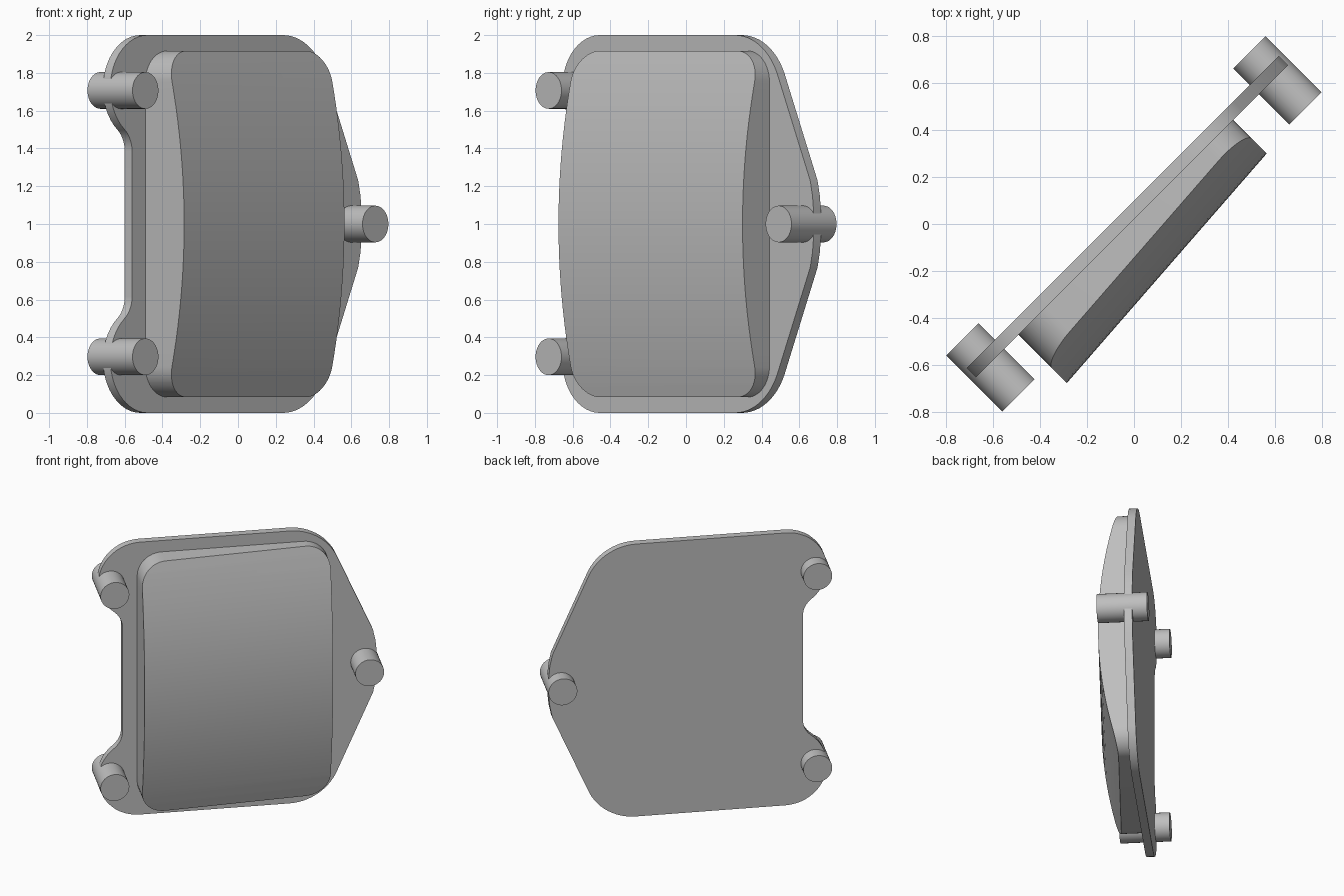
import bpy, bmesh, math
from mathutils import Matrix, Vector

if "Cube" in bpy.data.objects:
    bpy.data.objects.remove(bpy.data.objects["Cube"])

# Parts are laid out in a local frame (x along the plate, -y out of the face)
# and the finished assembly is turned 45 degrees about z.
TURN = Matrix.Rotation(math.radians(45), 4, 'Z')

grey = bpy.data.materials.new("steel_grey")
grey.diffuse_color = (0.52, 0.52, 0.52, 1)
grey.use_nodes = True
grey.node_tree.nodes["Principled BSDF"].inputs["Base Color"].default_value = grey.diffuse_color


def finish(name, bm):
    bmesh.ops.recalc_face_normals(bm, faces=bm.faces[:])
    bm.transform(TURN)
    mesh = bpy.data.meshes.new(name)
    bm.to_mesh(mesh)
    bm.free()
    mesh.materials.append(grey)
    mesh.shade_smooth()
    mesh.set_sharp_from_angle(angle=math.radians(30))
    obj = bpy.data.objects.new(name, mesh)
    bpy.context.collection.objects.link(obj)
    return obj


def arc(cx, cz, r, a0, a1, n=12):
    angles = [math.radians(a0 + (a1 - a0) * i / n) for i in range(n + 1)]
    return [(cx + r * math.cos(a), cz + r * math.sin(a)) for a in angles]


def mirror_z(half):
    """Close an upper half outline with its reflection about z = 1."""
    return half + [(x, 2 - z) for x, z in reversed(half) if abs(z - 1) > 1e-4]


def slab(outline, y_back, y_front):
    bm = bmesh.new()
    face = bm.faces.new([bm.verts.new((x, y_back, z)) for x, z in outline])
    new = bmesh.ops.extrude_face_region(bm, geom=[face])["geom"]
    verts = [g for g in new if isinstance(g, bmesh.types.BMVert)]
    bmesh.ops.translate(bm, verts=verts, vec=(0, y_front - y_back, 0))
    return bm


# Backing plate: pointed nose on one side, two rounded ears with a notch on the other
ear_x, ear_z, ear_r = -0.661, 1.72, 0.28
notch_x, fillet = -0.778, 0.15
dx = (notch_x - fillet) - ear_x
dz = math.sqrt((ear_r + fillet) ** 2 - dx ** 2)
join = math.degrees(math.atan2(dz, -dx))
half = [(0.941, 1), (0.940, 1.07), (0.932, 1.15), (0.915, 1.23)]
half += arc(0.35, 1.65, 0.35, 25.3, 90)
half += arc(ear_x, ear_z, ear_r, 90, 180 + join, 20)
half += arc(notch_x - fillet, ear_z - dz, fillet, join, 0)
finish("backing_plate", slab(mirror_z(half), 0.07, 0.015))

# Friction pad: rounded block with a tapered, bowed front face
pad_left, pad_right, pad_top, r = -0.679, 0.61, 1.917, 0.165
half = arc(pad_right - r, pad_top - r, r, 0, 90) + arc(pad_left + r, pad_top - r, r, 90, 180)
bm = slab(mirror_z(half), 0.015, -0.5)
for i in range(1, 24):
    z = 2 - pad_top + (2 * pad_top - 2) * i / 24
    bmesh.ops.bisect_plane(bm, geom=bm.verts[:] + bm.edges[:] + bm.faces[:],
                           plane_co=Vector((0, 0, z)), plane_no=Vector((0, 0, 1)))
for v in bm.verts:
    if v.co.y < -0.4:
        v.co.y = -(0.229 - 0.069 * v.co.x - 0.16 * (v.co.z - 1) ** 2)
finish("friction_pad", bm)

# Locating pins: one in the nose, one in each ear
for name, x, z in (("nose_pin", 0.861, 1.0),
                   ("upper_ear_pin", -0.861, 1.707),
                   ("lower_ear_pin", -0.861, 0.297)):
    bm = slab(arc(x, z, 0.097, 0, 360 - 360 / 48, 47), 0.169, -0.168)
    finish(name, bm)
